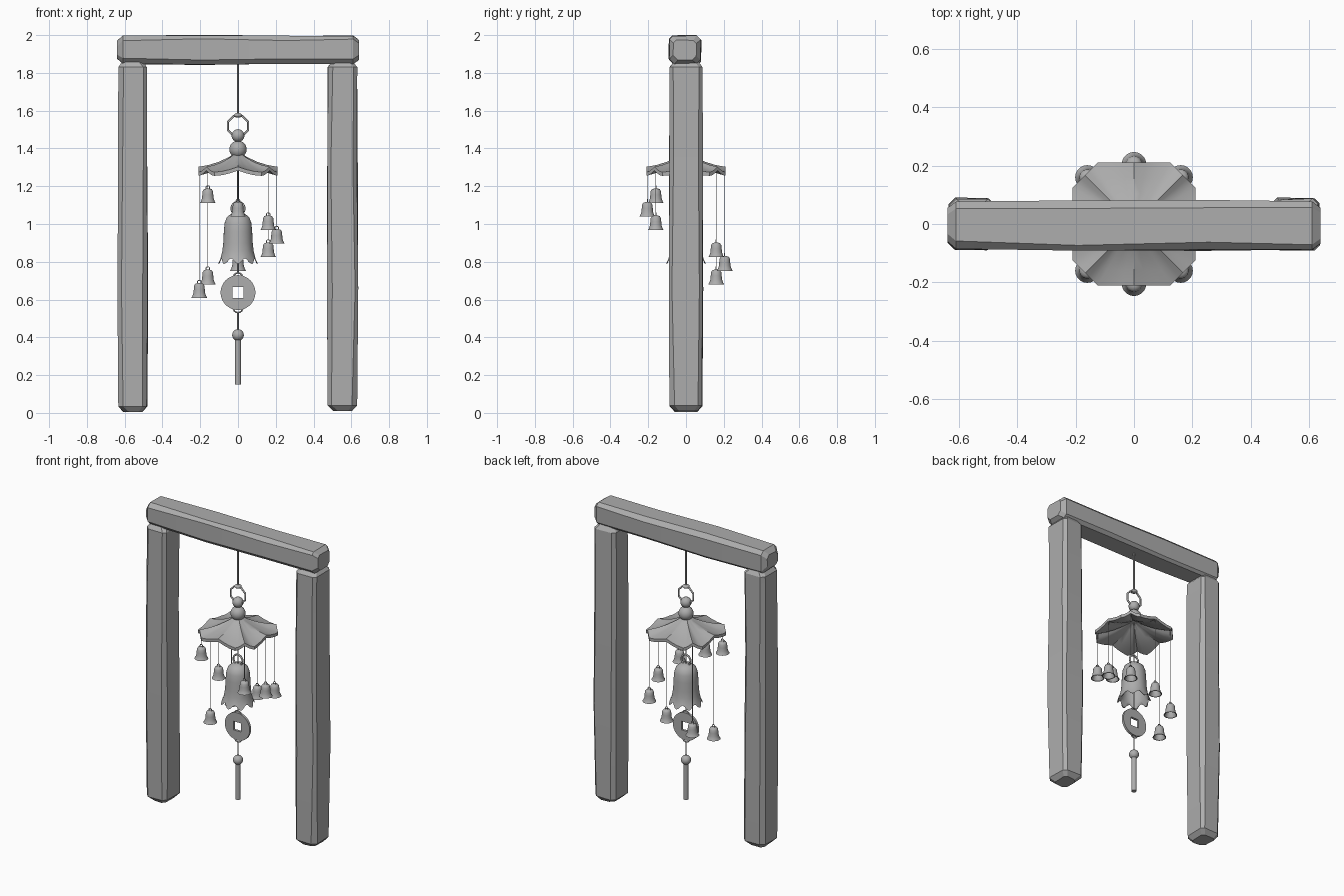
import bpy, bmesh, math, random
from math import sin, cos, pi
from mathutils import Vector

random.seed(4)
if "Cube" in bpy.data.objects:
    bpy.data.objects.remove(bpy.data.objects["Cube"])

grey = bpy.data.materials.new("plain grey")
grey.use_nodes = True
grey.diffuse_color = (0.42, 0.42, 0.42, 1)
grey.node_tree.nodes["Principled BSDF"].inputs["Base Color"].default_value = grey.diffuse_color


def finish(obj, name, angle=35):
    obj.name = obj.data.name = name
    obj.data.materials.append(grey)
    obj.data.shade_smooth()
    obj.data.set_sharp_from_angle(angle=math.radians(angle))
    return obj


def loft(name, rings, caps=True, loop=False, angle=35):
    """Skin a list of equal-length point rings."""
    bm = bmesh.new()
    rows = [[bm.verts.new(p) for p in ring] for ring in rings]
    n = len(rows[0])
    pairs = list(zip(rows, rows[1:]))
    if loop:
        pairs.append((rows[-1], rows[0]))
    for a, b in pairs:
        for i in range(n):
            j = (i + 1) % n
            bm.faces.new((a[i], a[j], b[j], b[i]))
    if caps and not loop:
        bm.faces.new(rows[0][::-1])
        bm.faces.new(rows[-1])
    bmesh.ops.recalc_face_normals(bm, faces=bm.faces)
    mesh = bpy.data.meshes.new(name)
    bm.to_mesh(mesh)
    bm.free()
    obj = bpy.data.objects.new(name, mesh)
    bpy.context.collection.objects.link(obj)
    return finish(obj, name, angle)


def circle(r, z, n=24, x=0, y=0):
    return [(x + r * cos(2 * pi * i / n), y + r * sin(2 * pi * i / n), z) for i in range(n)]


def rod(name, r, z0, z1, x=0, y=0, n=8):
    return loft(name, [circle(r, z0, n, x, y), circle(r, z1, n, x, y)])


def ball(name, r, z, squash=1):
    bpy.ops.mesh.primitive_uv_sphere_add(segments=20, ring_count=12, radius=r, location=(0, 0, z))
    bpy.context.object.scale.z = squash
    return finish(bpy.context.object, name)


def ring(name, r, tube, loc, sides=20):
    # Upright ring facing the front
    bpy.ops.mesh.primitive_torus_add(major_segments=sides, minor_segments=8, major_radius=r,
                                     minor_radius=tube, location=loc)
    obj = bpy.context.object
    obj.rotation_euler = (pi / 2, pi / sides, 0)
    return finish(obj, name, 50)


# Rough-hewn timber with chamfered edges and slightly uneven faces
def timber(name, start, end, u, v, half_u, half_v):
    start, end, u, v = map(Vector, (start, end, u, v))
    span = end - start
    length = span.length
    rings = []
    for d, inset in ((0, .03), (.03, .004), (.35 * length, 0), (.7 * length, .002),
                     (length - .03, .004), (length, .025)):
        points = []
        for su, sv in ((1, 1), (-1, 1), (-1, -1), (1, -1)):
            c = .022 + random.uniform(-.006, .006)
            a = half_u - inset - random.uniform(0, .006)
            b = half_v - inset - random.uniform(0, .006)
            pair = [(su * a, sv * (b - c)), (su * (a - c), sv * b)]
            if su * sv < 0:
                pair.reverse()
            points += [start + span * (d / length) + u * p + v * q for p, q in pair]
        rings.append(points)
    return loft(name, rings, angle=15)


X, Y, Z = (1, 0, 0), (0, 1, 0), (0, 0, 1)
timber("right_post", (-.557, 0, .005), (-.557, 0, 1.86), X, Y, .082, .092)
timber("left_post", (.553, 0, .01), (.553, 0, 1.86), X, Y, .084, .092)
timber("top_beam", (-.64, -.005, 1.922), (.64, -.005, 1.922), Y, Z, .09, .08)

# Hanging cord, bead, ring and finial
rod("upper_cord", .005, 1.57, 1.86)
ball("cord_bead", .022, 1.575, .55)
ring("hanging_ring", .058, .006, (0, 0, 1.518), 8)
ball("finial_small_ball", .034, 1.468)
ball("finial_large_ball", .046, 1.395)


# Scalloped canopy: cut-corner square plan, drooping at its eight corners
def canopy_ring(t, z, droop):
    corners = [Vector((.21, -.125)), Vector((.21, .125)), Vector((.125, .21)), Vector((-.125, .21)),
               Vector((-.21, .125)), Vector((-.21, -.125)), Vector((-.125, -.21)), Vector((.125, -.21))]
    points = []
    for k in range(8):
        a, b = corners[k], corners[(k + 1) % 8]
        for s in range(6):
            p = a.lerp(b, s / 6) * t
            points.append((p.x, p.y, z - droop * abs(cos(pi * s / 6))))
    return points


top = [(.1, 1.372, .001), (.25, 1.352, .006), (.5, 1.328, .014), (.75, 1.312, .021), (1, 1.303, .028)]
under = [(t, z - .02, d) for t, z, d in reversed(top)]
loft("canopy", [canopy_ring(*row) for row in top + under])


# Hollow bell from an outer profile of (radius, height)
def small_bell(number, x, y, z):
    profile = [(.009, .078), (.021, .074), (.027, .064), (.029, .045), (.031, .025), (.036, .010),
               (.042, 0), (.037, 0), (.031, .012), (.026, .03), (.024, .06), (.008, .068)]
    loft(f"small_bell_{number}", [circle(r, z + h, 20, x, y) for r, h in profile], angle=50)
    ring(f"small_bell_loop_{number}", .010, .0025, (x, y, z + .083), 12)
    rod(f"small_bell_string_{number}", .002, z + .09, 1.29, x, y, 6)


# Eight small bells descending in a spiral around the canopy
for k in range(8):
    angle = math.radians(225 + 45 * k)
    reach = .226 if k % 2 == 0 else .205
    small_bell(k + 1, reach * cos(angle), reach * sin(angle), 1.11 - .0715 * k)


# Large central bell with a petalled, flared lip
def petal_ring(r, z, wave):
    n = 48
    return [(r * (1 + wave * cos(8 * a)) * cos(a), r * (1 + wave * cos(8 * a)) * sin(a),
             z - wave * .3 * cos(8 * a)) for a in (2 * pi * i / n for i in range(n))]


lip = [(.015, 1.058, 0), (.04, 1.052, 0), (.06, 1.035, 0), (.071, 1.005, 0), (.075, .96, 0),
       (.078, .90, 0), (.082, .86, .01), (.090, .825, .03), (.1, .803, .05)]
inside = [(r - .006, z + .002, w) for r, z, w in reversed(lip)]
loft("large_bell", [petal_ring(*row) for row in lip + inside], angle=50)
ring("large_bell_loop", .034, .006, (0, 0, 1.082))
rod("center_cord", .004, .74, 1.36)

# Round coin with a square hole
n = 48


def coin_ring(r, y, square):
    points = []
    for i in range(n):
        a = 2 * pi * i / n
        s = r / max(abs(cos(a)), abs(sin(a))) if square else r
        points.append((s * cos(a), y, .637 + s * sin(a)))
    return points


loft("coin", [coin_ring(.092, -.008, False), coin_ring(.092, .008, False),
              coin_ring(.029, .008, True), coin_ring(.029, -.008, True)], loop=True)
ring("coin_upper_loop", .026, .004, (0, 0, .715))
ring("coin_lower_loop", .026, .004, (0, 0, .557))

# Tassel
rod("tassel_cord", .004, .42, .535)
ball("tassel_ball", .031, .412)
rod("tassel", .016, .15, .41, n=16)
